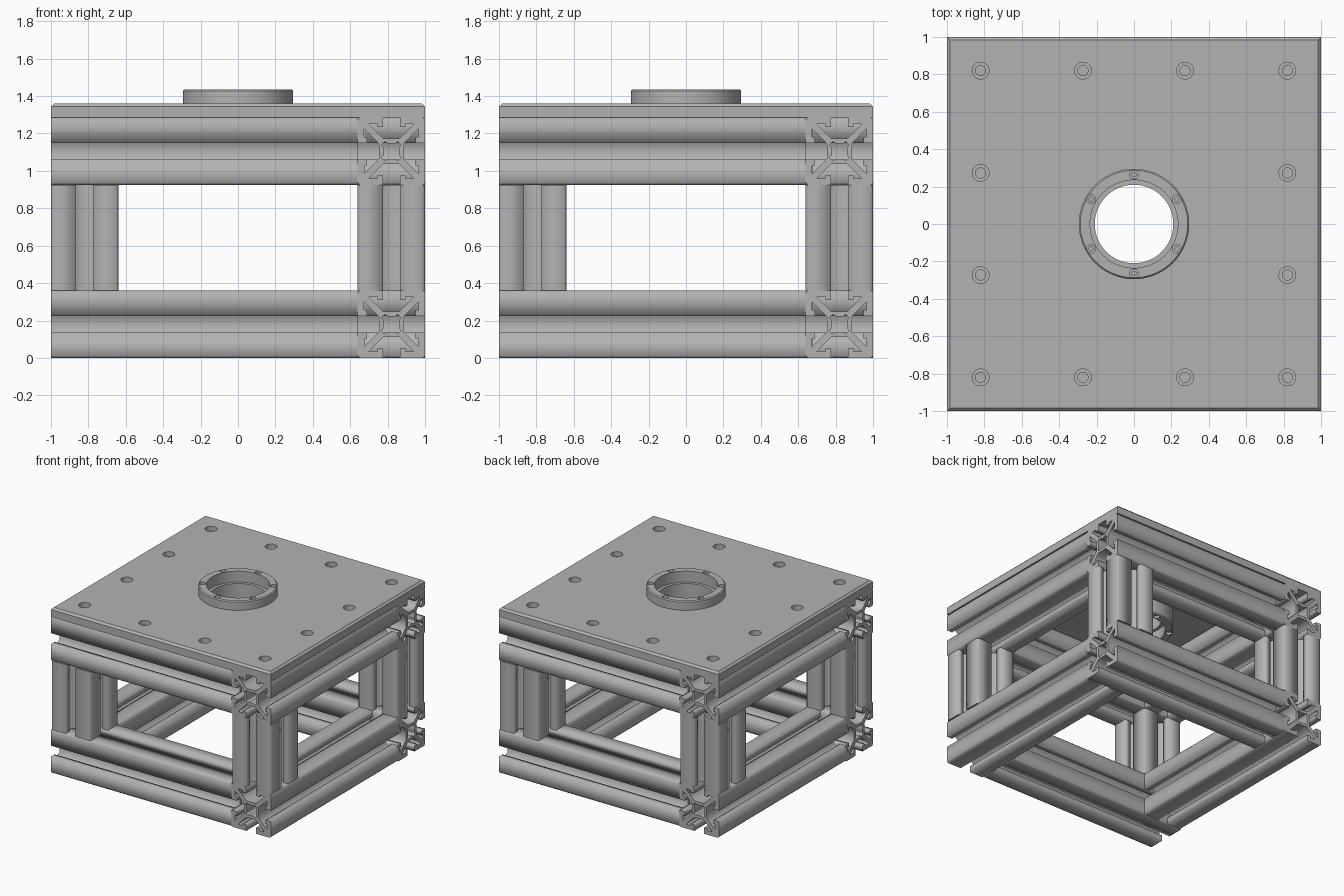
import bpy, bmesh, math
from mathutils import Matrix, Vector

if "Cube" in bpy.data.objects:
    bpy.data.objects.remove(bpy.data.objects["Cube"])

grey = bpy.data.materials.new("aluminium_grey")
grey.use_nodes = True
grey.diffuse_color = (0.45, 0.45, 0.45, 1)
grey.node_tree.nodes["Principled BSDF"].inputs["Base Color"].default_value = (0.45, 0.45, 0.45, 1)


def add_object(name, mesh):
    ob = bpy.data.objects.new(name, mesh)
    bpy.context.collection.objects.link(ob)
    if not mesh.materials:
        mesh.materials.append(grey)
    return ob


def bake(ob):
    """Replace an object's mesh by its evaluated result."""
    bpy.context.view_layer.update()
    deps = bpy.context.evaluated_depsgraph_get()
    mesh = bpy.data.meshes.new_from_object(ob.evaluated_get(deps))
    mesh.name = ob.name
    return mesh


def ring_of(octant):
    """Mirror one eighth of a section about its diagonal, then turn it four times."""
    quarter = octant + [(y, x) for x, y in reversed(octant)]
    points = []
    for k in range(4):
        turn = Matrix.Rotation(-k * math.pi / 2, 2)
        points += [turn @ Vector(p) for p in quarter]
    return points


# T-slot section: hooked lips, diagonal webs and a hollow core
OUTER = ring_of([(0.042, 0.067), (0.12, 0.145), (0.075, 0.145), (0.075, 0.13),
                 (0.045, 0.13), (0.045, 0.18), (0.168, 0.18), (0.176, 0.176)][:-1])
CORE = ring_of([(0.02, 0.042), (0.035, 0.052)])


def extrusion_mesh(name, length):
    curve = bpy.data.curves.new(name, "CURVE")
    curve.dimensions = "2D"
    curve.fill_mode = "BOTH"
    curve.extrude = length / 2
    for ring in (OUTER, CORE):
        spline = curve.splines.new("POLY")
        spline.points.add(len(ring) - 1)
        for point, co in zip(spline.points, ring):
            point.co = (co.x, co.y, 0, 1)
        spline.use_cyclic_u = True
    temp = bpy.data.objects.new(name, curve)
    bpy.context.collection.objects.link(temp)
    mesh = bake(temp)
    bpy.data.objects.remove(temp)
    bpy.data.curves.remove(curve)
    return mesh


# Frame: pinwheel of rails at two heights, with a post at each corner
rail = extrusion_mesh("rail", 1.64)
post = extrusion_mesh("post", 0.565)
for k, side in enumerate(("front", "right", "back", "left")):
    turn = Matrix.Rotation(k * math.pi / 2, 4, "Z")
    for level, z in (("lower", 0.18), ("upper", 1.105)):
        ob = add_object(f"{level}_{side}_rail", rail)
        ob.matrix_world = turn @ Matrix.Translation((-0.18, -0.82, z)) @ Matrix.Rotation(math.pi / 2, 4, "Y")
    ob = add_object(f"{side}_post", post)
    ob.matrix_world = turn @ Matrix.Translation((-0.82, -0.82, 0.6425))


def drill(ob, cylinders):
    """Cut (x, y, bottom, top, radius, sides) cylinders out of an object."""
    for x, y, low, high, radius, sides in cylinders:
        bm = bmesh.new()
        bmesh.ops.create_cone(bm, cap_ends=True, segments=sides, radius1=radius, radius2=radius,
                              depth=high - low, matrix=Matrix.Translation((x, y, (low + high) / 2)))
        mesh = bpy.data.meshes.new("drill_cutter")
        bm.to_mesh(mesh)
        bm.free()
        cutter = add_object("drill_cutter", mesh)
        cutter.hide_render = True
        mod = ob.modifiers.new("hole", "BOOLEAN")
        mod.operation, mod.solver, mod.object = "DIFFERENCE", "EXACT", cutter
    mesh = bake(ob)
    for mod in list(ob.modifiers):
        bpy.data.objects.remove(mod.object)
    ob.modifiers.clear()
    ob.data = mesh


def smooth(ob):
    bpy.ops.object.select_all(action="DESELECT")
    ob.select_set(True)
    bpy.context.view_layer.objects.active = ob
    bpy.ops.object.shade_smooth_by_angle(angle=math.radians(30))


# Top plate with chamfered upper edge
bm = bmesh.new()
bmesh.ops.create_cube(bm, size=1, matrix=Matrix.Translation((0, 0, 1.3225)) @ Matrix.Diagonal((2, 2, 0.075, 1)))
rim = [e for e in bm.edges if all(v.co.z > 1.35 for v in e.verts)]
bmesh.ops.bevel(bm, geom=rim, offset=0.016, segments=1, affect="EDGES")
mesh = bpy.data.meshes.new("top_plate")
bm.to_mesh(mesh)
bm.free()
plate = add_object("top_plate", mesh)
grid = (-0.82, -0.273, 0.273, 0.82)
holes = [(0, 0, 1.2, 1.5, 0.27, 64)]
for x in grid:
    for y in grid:
        if max(abs(x), abs(y)) > 0.5:
            holes += [(x, y, 1.32, 1.4, 0.045, 24), (x, y, 1.295, 1.4, 0.027, 24)]
drill(plate, holes)
smooth(plate)

# Flanged sleeve: revolved wall with counterbores and a bolt circle at both ends
wall = [(0.287, 1.435), (0.295, 1.427), (0.295, 1.09), (0.287, 1.08), (0.235, 1.08),
        (0.235, 1.17), (0.21, 1.17), (0.21, 1.345), (0.235, 1.345), (0.235, 1.435)]
bm = bmesh.new()
verts = [bm.verts.new((r, 0, z)) for r, z in wall]
edges = [bm.edges.new((verts[i - 1], verts[i])) for i in range(len(verts))]
bmesh.ops.spin(bm, geom=verts + edges, cent=(0, 0, 0), axis=(0, 0, 1), angle=2 * math.pi, steps=64, use_merge=True)
bmesh.ops.remove_doubles(bm, verts=bm.verts, dist=0.0001)
bmesh.ops.recalc_face_normals(bm, faces=bm.faces)
mesh = bpy.data.meshes.new("sleeve")
bm.to_mesh(mesh)
bm.free()
sleeve = add_object("sleeve", mesh)
holes = []
for k in range(6):
    a = math.radians(30 + 60 * k)
    x, y = 0.264 * math.cos(a), 0.264 * math.sin(a)
    holes += [(x, y, 1.41, 1.5, 0.024, 16), (x, y, 1.38, 1.5, 0.012, 16), (x, y, 1.0, 1.1, 0.024, 16)]
drill(sleeve, holes)
smooth(sleeve)
